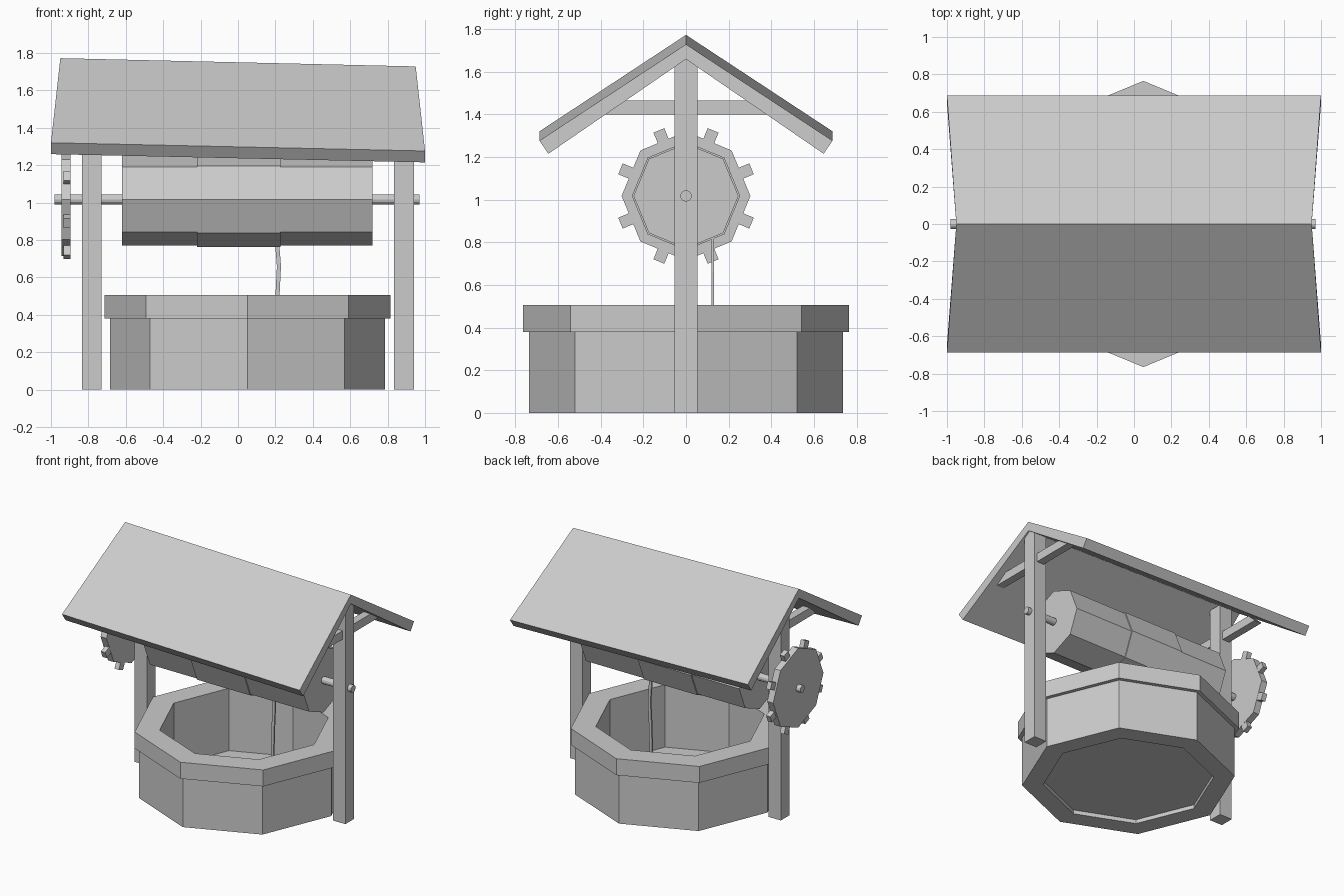
import bpy, bmesh
from math import cos, sin, pi, radians
from mathutils import Matrix

if "Cube" in bpy.data.objects:
    bpy.data.objects.remove(bpy.data.objects["Cube"])

AXLE_Z = 1.017


def finish(name, bm):
    bmesh.ops.recalc_face_normals(bm, faces=bm.faces)
    me = bpy.data.meshes.new(name)
    bm.to_mesh(me)
    bm.free()
    ob = bpy.data.objects.new(name, me)
    bpy.context.collection.objects.link(ob)
    return ob


def loft(name, rings, closed=False):
    """Skin a series of equal-length point rings; cap the ends or close the loop."""
    bm = bmesh.new()
    vs = [[bm.verts.new(p) for p in r] for r in rings]
    n = len(rings[0])
    pairs = list(zip(vs, vs[1:])) + ([(vs[-1], vs[0])] if closed else [])
    for a, b in pairs:
        for i in range(n):
            j = (i + 1) % n
            bm.faces.new((a[i], a[j], b[j], b[i]))
    if not closed:
        bm.faces.new(vs[0])
        bm.faces.new(vs[-1])
    return finish(name, bm)


def box(name, x0, x1, y0, y1, z0, z1):
    ring = lambda z: [(x0, y0, z), (x1, y0, z), (x1, y1, z), (x0, y1, z)]
    return loft(name, [ring(z0), ring(z1)])


def x_cylinder(name, x0, x1, r, sides):
    ring = lambda x: [(x, r * cos(2 * pi * i / sides), AXLE_Z + r * sin(2 * pi * i / sides))
                      for i in range(sides)]
    return loft(name, [ring(x0), ring(x1)])


def octagon(r, z, cx=0.05):
    return [(cx + r * cos(i * pi / 4), r * sin(i * pi / 4), z) for i in range(8)]


# Well wall with overhanging rim
profile = [(.59, 0), (.735, 0), (.735, .38), (.765, .38), (.765, .505), (.59, .505)]
loft("well_wall", [octagon(r, z) for r, z in profile], closed=True)

# Well floor
bm = bmesh.new()
bm.faces.new([bm.verts.new(p) for p in octagon(.59, .03)])
finish("well_floor", bm)

# Posts and the cross braces under the roof
for side, x0, x1 in (("left", -.835, -.73), ("right", .835, .94)):
    box(side + "_post", x0, x1, -.053, .053, 0, 1.67)
    xm = (x0 + x1) / 2
    brace = lambda x: [(x, -.40, 1.4), (x, .40, 1.4), (x, .33, 1.465), (x, -.33, 1.465)]
    loft(side + "_brace", [brace(xm - .03), brace(xm + .03)])

# Sagging roof: a chevron section, splayed at the eaves and lower on the right
def chevron(sx):
    dz = -.022 * sx
    pts = [(.95, 0, 1.75), (1, .687, 1.298), (1, .645, 1.237),
           (.95, 0, 1.68), (1, -.645, 1.237), (1, -.687, 1.298)]
    return [(sx * x, y, z + dz) for x, y, z in pts]

loft("roof", [chevron(-1), chevron(1)])

# Axle, drum and rope winding
x_cylinder("axle", -.98, .97, .027, 12)
x_cylinder("drum", -.62, .72, .246, 8)
x_cylinder("rope_winding", -.22, .228, .254, 8)

# Hanging rope
path = [(.21, .82), (.211, .76), (.219, .66), (.211, .5), (.205, .3), (.212, .04)]
loft("rope", [[(x + a, .125 + b, z) for a, b in
               ((-.011, -.006), (.011, -.006), (.011, .006), (-.011, .006))] for x, z in path])

# Cog wheel with eight teeth
x_cylinder("cog_wheel", -.945, -.895, .302, 8)
bm = bmesh.new()
for k in range(8):
    m = (Matrix.Translation((-.914, 0, AXLE_Z)) @ Matrix.Rotation(radians(22.5 + 45 * k), 4, 'X')
         @ Matrix.Translation((0, .295, 0)) @ Matrix.Diagonal((.036, .075, .055, 1)))
    bmesh.ops.create_cube(bm, size=1, matrix=m)
finish("cog_teeth", bm)
